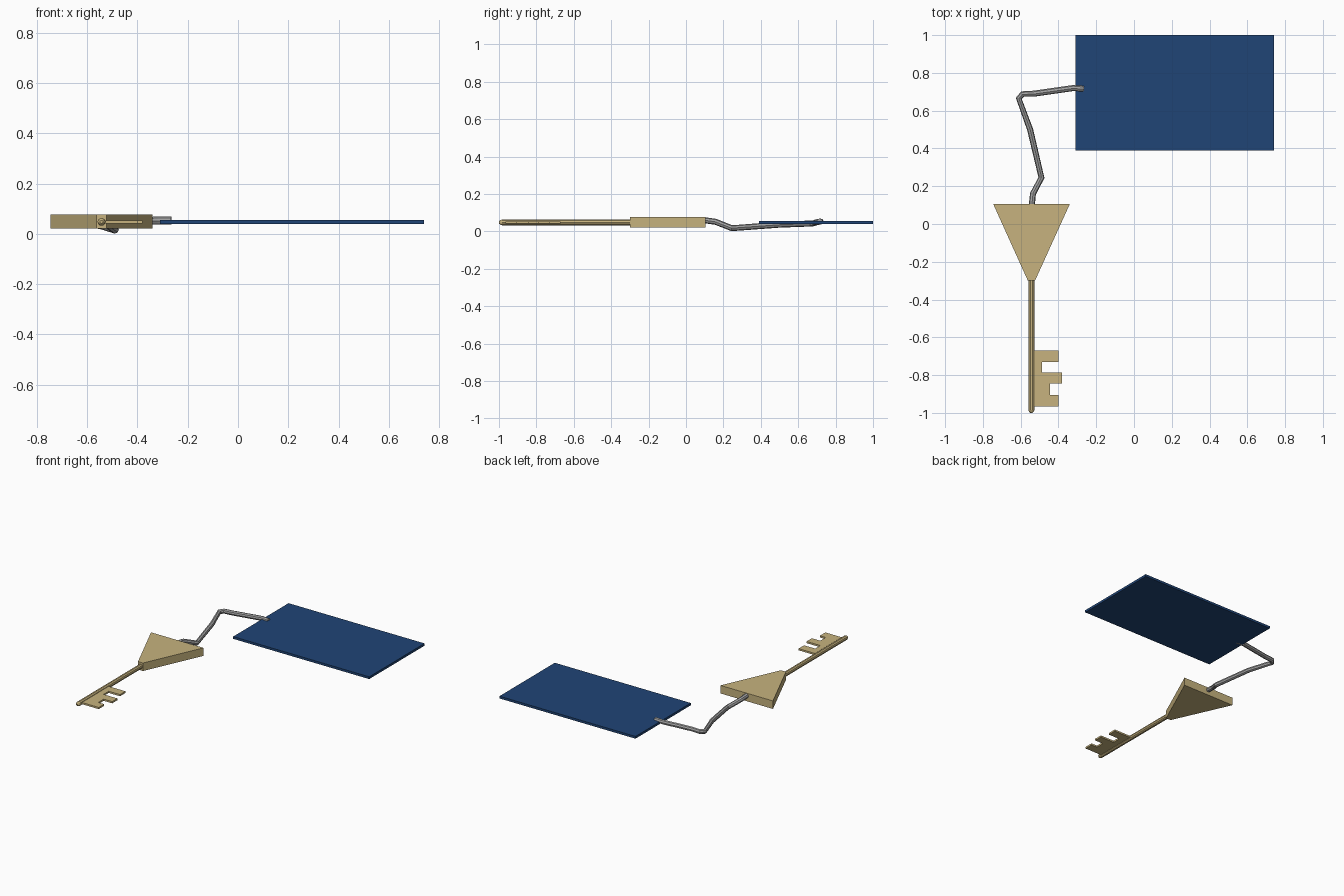
import bpy, bmesh
from mathutils import Vector

if "Cube" in bpy.data.objects:
    bpy.data.objects.remove(bpy.data.objects["Cube"])


def material(name, rgb):
    m = bpy.data.materials.new(name)
    m.diffuse_color = (*rgb, 1)
    m.use_nodes = True
    m.node_tree.nodes["Principled BSDF"].inputs["Base Color"].default_value = m.diffuse_color
    return m


GOLD = material("pale brass", (0.57, 0.45, 0.21))
BLUE = material("navy blue", (0.014, 0.058, 0.18))
GREY = material("cord grey", (0.36, 0.36, 0.36))


def plate(name, outline, z0, z1, mat):
    """Extrude a flat outline from z0 up to z1."""
    bm = bmesh.new()
    face = bm.faces.new([bm.verts.new((x, y, z0)) for x, y in outline])
    top = bmesh.ops.extrude_face_region(bm, geom=[face])["geom"]
    bmesh.ops.translate(bm, vec=(0, 0, z1 - z0),
                        verts=[v for v in top if isinstance(v, bmesh.types.BMVert)])
    bmesh.ops.recalc_face_normals(bm, faces=bm.faces)
    me = bpy.data.meshes.new(name)
    bm.to_mesh(me)
    bm.free()
    me.materials.append(mat)
    ob = bpy.data.objects.new(name, me)
    bpy.context.collection.objects.link(ob)
    return ob


def tube(name, points, radii, round_res, mat, smooth=False):
    """Sweep a round section along a polyline."""
    cu = bpy.data.curves.new(name, "CURVE")
    cu.dimensions = "3D"
    cu.bevel_depth = 1.0
    cu.bevel_resolution = round_res
    cu.use_fill_caps = True
    sp = cu.splines.new("POLY")
    sp.points.add(len(points) - 1)
    for p, co, r in zip(sp.points, points, radii):
        p.co = (*co, 1)
        p.radius = r
    sp.use_smooth = smooth
    cu.materials.append(mat)
    ob = bpy.data.objects.new(name, cu)
    bpy.context.collection.objects.link(ob)
    return ob


# Rectangular tag
plate("tag", [(-0.31, 0.39), (0.74, 0.39), (0.74, 1.0), (-0.31, 1.0)], 0.039, 0.055, BLUE)

# Tapered key head
plate("key_head", [(-0.745, 0.105), (-0.562, -0.30), (-0.524, -0.30), (-0.34, 0.105)],
      0.021, 0.077, GOLD)

# Key shaft with a rounded tip
X, Z = -0.543, 0.048
tube("key_shaft",
     [(X, -0.29, Z), (X, -0.985, Z), (X, -0.994, Z), (X, -1.0, Z)],
     [0.016, 0.016, 0.012, 0.006], 3, GOLD)

# Toothed key bit
plate("key_bit", [
    (-0.54, -0.67), (-0.40, -0.67), (-0.40, -0.73), (-0.487, -0.73),
    (-0.487, -0.787), (-0.38, -0.787), (-0.38, -0.845), (-0.445, -0.845),
    (-0.445, -0.905), (-0.40, -0.905), (-0.40, -0.965), (-0.54, -0.965)],
    0.042, 0.054, GOLD)

# Bent cord joining head and tag
path = [(-0.542, 0.09, 0.061), (-0.535, 0.16, 0.051), (-0.49, 0.245, 0.017),
        (-0.55, 0.50, 0.036), (-0.61, 0.665, 0.042), (-0.59, 0.688, 0.044),
        (-0.53, 0.69, 0.047), (-0.32, 0.72, 0.053), (-0.265, 0.715, 0.053)]
tube("cord", path, [0.016] * len(path), 2, GREY)
